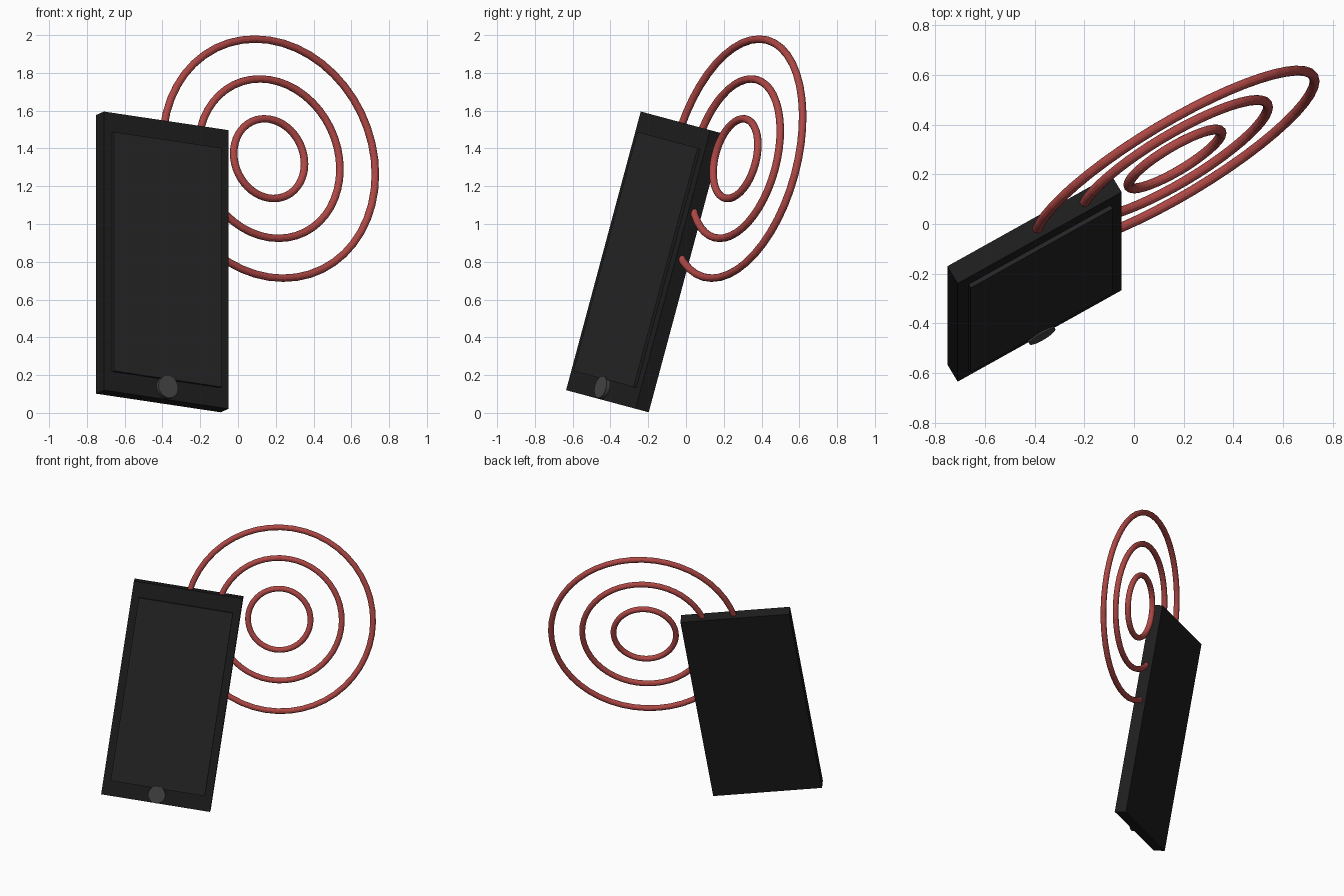
import bpy
from math import pi, radians
from mathutils import Matrix

if "Cube" in bpy.data.objects:
    bpy.data.objects.remove(bpy.data.objects["Cube"])

# whole model is turned 30 degrees, then leaned back 15 degrees
TILT = Matrix.Rotation(radians(-15), 4, 'X') @ Matrix.Rotation(radians(30), 4, 'Z')


def material(name, rgb):
    m = bpy.data.materials.new(name)
    m.diffuse_color = (*rgb, 1)
    m.use_nodes = True
    m.node_tree.nodes["Principled BSDF"].inputs["Base Color"].default_value = m.diffuse_color
    return m


def finish(name, mat, loc, local=Matrix()):
    ob = bpy.context.object
    ob.name = name
    ob.data.transform(local)
    ob.data.materials.append(mat)
    ob.matrix_world = TILT @ Matrix.Translation(loc)
    return ob


def box(name, mat, loc, size):
    bpy.ops.mesh.primitive_cube_add(size=1)
    return finish(name, mat, loc, Matrix.Diagonal((*size, 1)))


UPRIGHT = Matrix.Rotation(pi / 2, 4, 'X')
case = material("case_black", (0.013, 0.013, 0.013))
glass = material("screen_black", (0.019, 0.019, 0.019))
grey = material("button_grey", (0.06, 0.06, 0.06))
red = material("wave_red", (0.43, 0.065, 0.06))

CX, CY, CZ = -0.556, -0.1615, 0.7155
FRONT = CY - 0.0415

# phone case and raised screen
box("phone_body", case, (CX, CY, CZ), (0.762, 0.083, 1.527))
box("screen", glass, (CX, FRONT, CZ), (0.66, 0.034, 1.31))

# round home button
bpy.ops.mesh.primitive_cylinder_add(vertices=32, radius=0.06, depth=0.046)
finish("home_button", grey, (CX, FRONT, 0.016), UPRIGHT)

# concentric signal rings, passing through the case
for i in range(1, 4):
    bpy.ops.mesh.primitive_torus_add(major_radius=0.2165 * i, minor_radius=0.02,
                                     major_segments=48, minor_segments=12)
    finish(f"signal_ring_{i}", red, (0.095, -0.165, 1.368), UPRIGHT)
